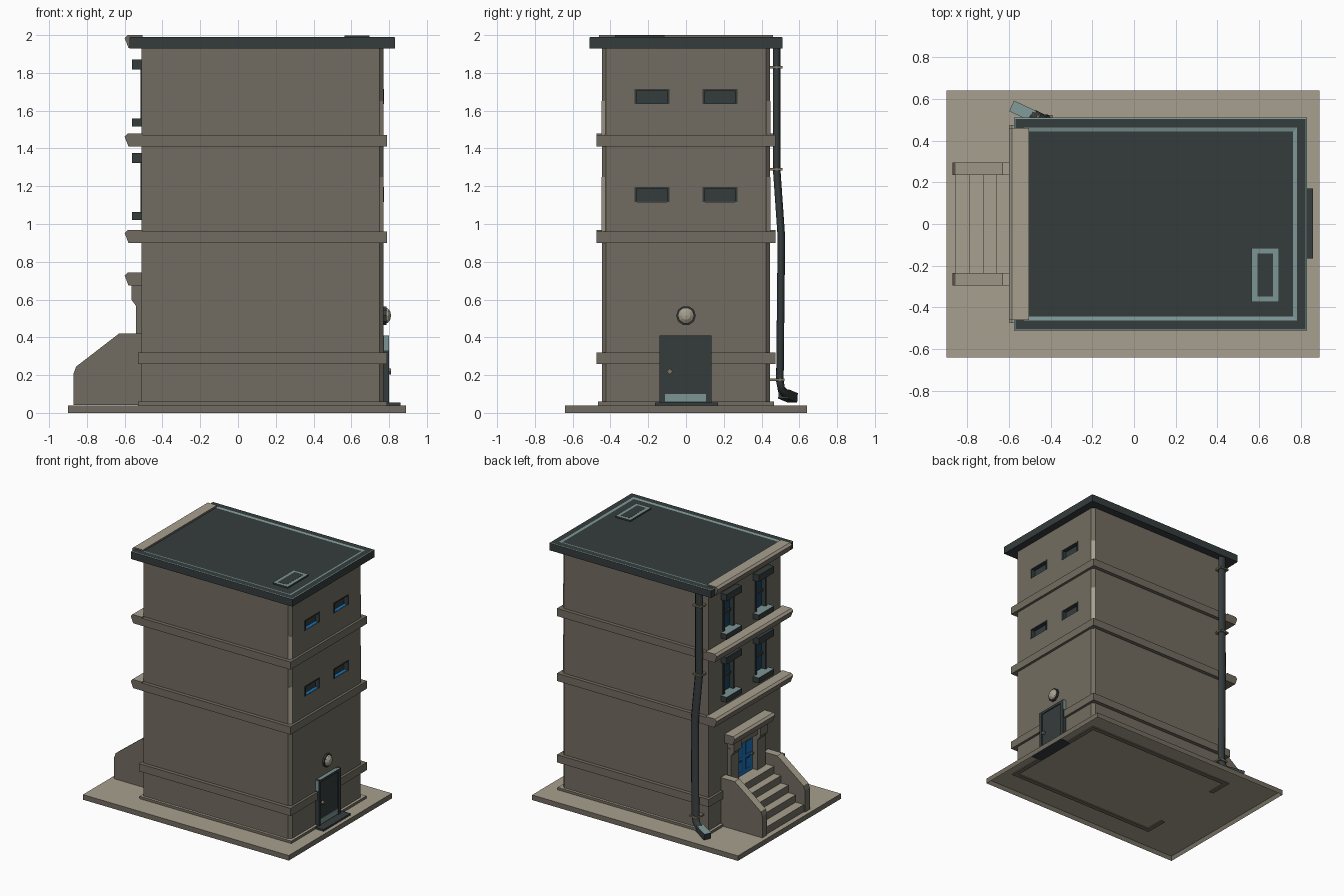
import bpy, bmesh, math
from mathutils import Vector

if "Cube" in bpy.data.objects:
    bpy.data.objects.remove(bpy.data.objects["Cube"])


def mat(name, r, g, b):
    m = bpy.data.materials.new(name)
    m.diffuse_color = (r, g, b, 1)
    m.use_nodes = True
    m.node_tree.nodes["Principled BSDF"].inputs["Base Color"].default_value = m.diffuse_color
    return m


STONE = mat("stone", .170, .152, .119)
LIGHT = mat("light_stone", .39, .35, .275)
SLATE = mat("dark_slate", .036, .045, .046)
TEAL = mat("pale_teal", .205, .30, .30)
BLUE = mat("door_blue", .010, .17, .50)
NAVY = mat("deep_blue", .010, .055, .13)
BRASS = mat("brass", .20, .18, .12)


def finish(name, bm, mats, top=0.4):
    """Make object; a second material goes on upward faces."""
    bmesh.ops.recalc_face_normals(bm, faces=bm.faces)
    if len(mats) > 1:
        for f in bm.faces:
            f.normal_update()
            if f.normal.z > top:
                f.material_index = 1
    me = bpy.data.meshes.new(name)
    bm.to_mesh(me)
    bm.free()
    for m in mats:
        me.materials.append(m)
    ob = bpy.data.objects.new(name, me)
    bpy.context.collection.objects.link(ob)
    return ob


def add_box(bm, x0, x1, y0, y1, z0, z1):
    vs = bmesh.ops.create_cube(bm, size=1)["verts"]
    for v in vs:
        v.co = Vector((x1 if v.co.x > 0 else x0, y1 if v.co.y > 0 else y0, z1 if v.co.z > 0 else z0))


def box(name, x, y, z, *mats):
    bm = bmesh.new()
    add_box(bm, *x, *y, *z)
    return finish(name, bm, mats)


def prism(name, pts, axis, lo, hi, *mats):
    """Extrude a profile: axis 'y' takes (x,z) points, axis 'z' takes (x,y)."""
    bm = bmesh.new()
    to3 = (lambda p, t: (p[0], t, p[1])) if axis == 'y' else (lambda p, t: (p[0], p[1], t))
    f = bm.faces.new([bm.verts.new(to3(p, lo)) for p in pts])
    ext = bmesh.ops.extrude_face_region(bm, geom=[f])["geom"]
    d = (0, hi - lo, 0) if axis == 'y' else (0, 0, hi - lo)
    bmesh.ops.translate(bm, vec=d, verts=[v for v in ext if isinstance(v, bmesh.types.BMVert)])
    return finish(name, bm, mats)


# ground slab, open underneath
bm = bmesh.new()
add_box(bm, -.90, .89, -.64, .64, 0, .04)
bmesh.ops.recalc_face_normals(bm, faces=bm.faces)
bm.normal_update()
for f in list(bm.faces):
    if f.normal.z > .5:
        f.material_index = 1
    elif f.normal.z < -.5:
        bmesh.ops.delete(bm, geom=[f], context='FACES_ONLY')
me = bpy.data.meshes.new("ground_slab")
bm.to_mesh(me)
bm.free()
me.materials.append(STONE)
me.materials.append(LIGHT)
bpy.context.collection.objects.link(bpy.data.objects.new("ground_slab", me))

# plinth strips around the walls, open at the stairs
box("plinth_rear", (.755, .79), (-.465, .465), (.033, .06), STONE, LIGHT)
for s in (-1, 1):
    y0, y1 = sorted((s * .43, s * .465))
    box("plinth_side", (-.53, .79), (y0, y1), (.033, .06), STONE, LIGHT)
    y0, y1 = sorted((s * .28, s * .465))
    box("plinth_front", (-.53, -.495), (y0, y1), (.033, .06), STONE, LIGHT)

# walls with chamfered rear corners
c, W = .022, .446
walls = prism("walls", [(-.51, -W), (.77 - c, -W), (.77, -W + c), (.77, W - c),
                        (.77 - c, W), (-.51, W)], 'z', .045, 1.94, STONE)

# openings cut from walls
FLOORS = (1.06, 1.555)
SLOTS = (1.117, 1.634)
bm = bmesh.new()
add_box(bm, -.6, -.475, -.115, .115, .33, .615)
for s in (-1, 1):
    for z in FLOORS:
        add_box(bm, -.6, -.475, s * .2 - .07, s * .2 + .07, z - .01, z + .28)
    for z in SLOTS:
        add_box(bm, .735, .85, s * .18 - .09, s * .18 + .09, z, z + .08)
cutter = finish("opening_cutter", bm, [STONE])
cutter.hide_render = True
mod = walls.modifiers.new("openings", 'BOOLEAN')
mod.object, mod.solver = cutter, 'EXACT'
bpy.context.view_layer.objects.active = walls
bpy.ops.object.modifier_apply(modifier=mod.name)
bpy.data.objects.remove(cutter)

# pale worn strips on the chamfered corners
for s in (-1, 1):
    for z0, z1 in ((.96, 1.25), (1.47, 1.65)):
        prism("corner_strip", [(.77 - c, s * W), (.77 - c + .001, s * (W + .001)),
                               (.771, s * (W - c + .001)), (.77, s * (W - c))], 'z', z0, z1, LIGHT)

# string courses and street-side cornices
for z in (.26, .90, 1.41):
    box("string_course", (-.53, .79), (-.475, .475), (z, z + .06), STONE)


def cornice(name, z, half):
    prism(name, [(-.505, z), (-.58, z), (-.60, z + .052), (-.585, z + .068), (-.505, z + .068)],
          'y', -half, half, STONE, LIGHT)


cornice("lower_cornice", .90, .475)
cornice("upper_cornice", 1.41, .475)
cornice("roof_cornice", 1.932, .46)
cornice("door_canopy", .675, .25)

# roof with pale outer edge and pale inner lip around a sunken centre
bm = bmesh.new()
add_box(bm, -.575, .83, -.51, .51, 1.93, 1.988)
bm.normal_update()
topf = [f for f in bm.faces if f.normal.z > .9]
for width, depth, pale in ((.006, .002, True), (.042, 0, False), (.018, -.004, True)):
    before = set(bm.faces)
    bmesh.ops.inset_region(bm, faces=topf, thickness=width, depth=depth, use_even_offset=True)
    for f in bm.faces:
        if f not in before and pale:
            f.material_index = 1
for f in topf:
    f.material_index = 0
roof = finish("roof", bm, [SLATE])
roof.data.materials.append(TEAL)

# roof hatch
box("hatch_frame", (.565, .695), (-.375, -.115), (1.97, 1.998), SLATE, TEAL)
box("hatch_lid", (.592, .668), (-.348, -.142), (1.98, 1.999), SLATE)

for s in (-1, 1):
    # street windows: glass, frame, sill and lintel
    for z in FLOORS:
        y = s * .2
        box("window_glass", (-.482, -.47), (y - .07, y + .07), (z, z + .27), NAVY)
        for e in (-1, 1):
            ym = y + e * .062
            box("window_jamb", (-.515, -.475), (ym - .01, ym + .01), (z, z + .27), SLATE)
        box("window_crossbar", (-.495, -.475), (y - .06, y + .06), (z + .12, z + .14), SLATE)
        box("window_sill", (-.56, -.475), (y - .095, y + .095), (z - .04, z + .003), SLATE, TEAL)
        box("window_lintel", (-.56, -.475), (y - .095, y + .095), (z + .262, z + .315), SLATE)
    # rear slot windows
    for z in SLOTS:
        y = s * .18
        box("slot_glass", (.73, .742), (y - .088, y + .088), (z + .002, z + .078), SLATE)
        box("slot_sill", (.74, .768), (y - .08, y + .08), (z + .001, z + .004), BLUE)
        for e in (-1, 1):
            ye = y + e * .086
            box("slot_side", (.74, .773), (ye - .006, ye + .006), (z, z + .08), SLATE)
        box("slot_head", (.74, .773), (y - .08, y + .08), (z + .072, z + .08), SLATE)

# street door with panels, surround and brackets
box("street_door", (-.50, -.47), (-.115, .115), (.33, .615), BLUE)
for s in (-1, 1):
    for z0, z1 in ((.36, .45), (.475, .585)):
        y = s * .05
        box("panel_groove", (-.502, -.49), (y - .034, y + .034), (z0, z1), NAVY)
        box("door_panel", (-.505, -.49), (y - .027, y + .027), (z0 + .008, z1 - .008), BLUE)
    y = s * .165
    box("door_pillar", (-.54, -.505), (y - .05, y + .05), (.32, .62), STONE)
    prism("canopy_bracket", [(-.505, .56), (-.535, .56), (-.565, .60), (-.565, .68), (-.505, .68)],
          'y', y - .045, y + .045, STONE)
box("door_lintel", (-.54, -.505), (-.2, .2), (.61, .68), STONE)
box("door_knob", (-.52, -.495), (-.1, -.085), (.455, .47), BRASS)

# entrance steps and side walls
for i, x in enumerate((-.86, -.79, -.725, -.66, -.60)):
    box("step", (x, -.505), (-.24, .24), (.041, .04 + .058 * (i + 1)), STONE, LIGHT)
for s in (-1, 1):
    y = s * .265
    prism("stair_wall", [(-.505, .041), (-.87, .041), (-.87, .21), (-.857, .245), (-.63, .42), (-.505, .42)],
          'y', y - .03, y + .03, STONE, LIGHT)

# rear door
for y in (-.125, .12):
    box("rear_door_jamb", (.75, .80), (y - .014, y + .014), (.045, .41), SLATE)
    ye = y + math.copysign(.0145, y)
    box("rear_jamb_trim", (.772, .799), (ye - .001, ye + .001), (.33, .41), TEAL)
box("rear_door_head", (.75, .80), (-.139, .134), (.39, .41), SLATE, TEAL)
box("rear_door", (.75, .793), (-.115, .11), (.045, .395), SLATE)
box("rear_kick_plate", (.78, .797), (-.11, .105), (.06, .10), TEAL)
box("rear_doorstep", (.76, .86), (-.165, .17), (.032, .054), SLATE)
knob = box("rear_door_knob", (-.012, .012), (-.011, .011), (-.011, .011), BRASS)
knob.location = (.798, -.086, .22)
knob.rotation_euler = (math.pi / 4, 0, 0)

# rear lamp: dark ring and domed globe
bm = bmesh.new()
bmesh.ops.create_cone(bm, cap_ends=True, segments=10, radius1=.052, radius2=.052, depth=.03)
ring = finish("lamp_ring", bm, [SLATE])
bm = bmesh.new()
bmesh.ops.create_uvsphere(bm, u_segments=10, v_segments=6, radius=.046)
globe = finish("lamp_globe", bm, [LIGHT])
globe.scale = (1, 1, .7)
for ob, x in ((ring, .77), (globe, .778)):
    ob.rotation_euler = (0, math.pi / 2, 0)
    ob.location = (x, 0, .515)

# drainpipe (wider along the wall), clamps and spout
cu = bpy.data.curves.new("drainpipe", 'CURVE')
cu.dimensions = '3D'
cu.bevel_depth, cu.bevel_resolution, cu.use_fill_caps = .023, 1, True
path = [(-.45, .48, 1.94), (-.45, .48, 1.29), (-.43, .505, .93), (-.43, .497, .17),
        (-.445, .505, .125), (-.49, .527, .10)]
sp = cu.splines.new('POLY')
sp.points.add(len(path) - 1)
for p, (x, y, z) in zip(sp.points, path):
    p.co = (x / 1.5, y, z, 1)
cu.materials.append(SLATE)
pipe = bpy.data.objects.new("drainpipe", cu)
pipe.scale = (1.5, 1, 1)
bpy.context.collection.objects.link(pipe)
for x, y, z in ((-.45, .48, 1.83), (-.45, .48, 1.29), (-.43, .492, .175)):
    box("pipe_clamp", (x - .038, x + .038), (.43, y + .03), (z - .006, z + .006), BRASS)
spout = box("drain_spout", (-.06, .06), (-.028, .028), (-.025, .025), SLATE, TEAL)
spout.location = (-.53, .54, .09)
spout.rotation_euler = (0, math.radians(-10), math.radians(-25))
